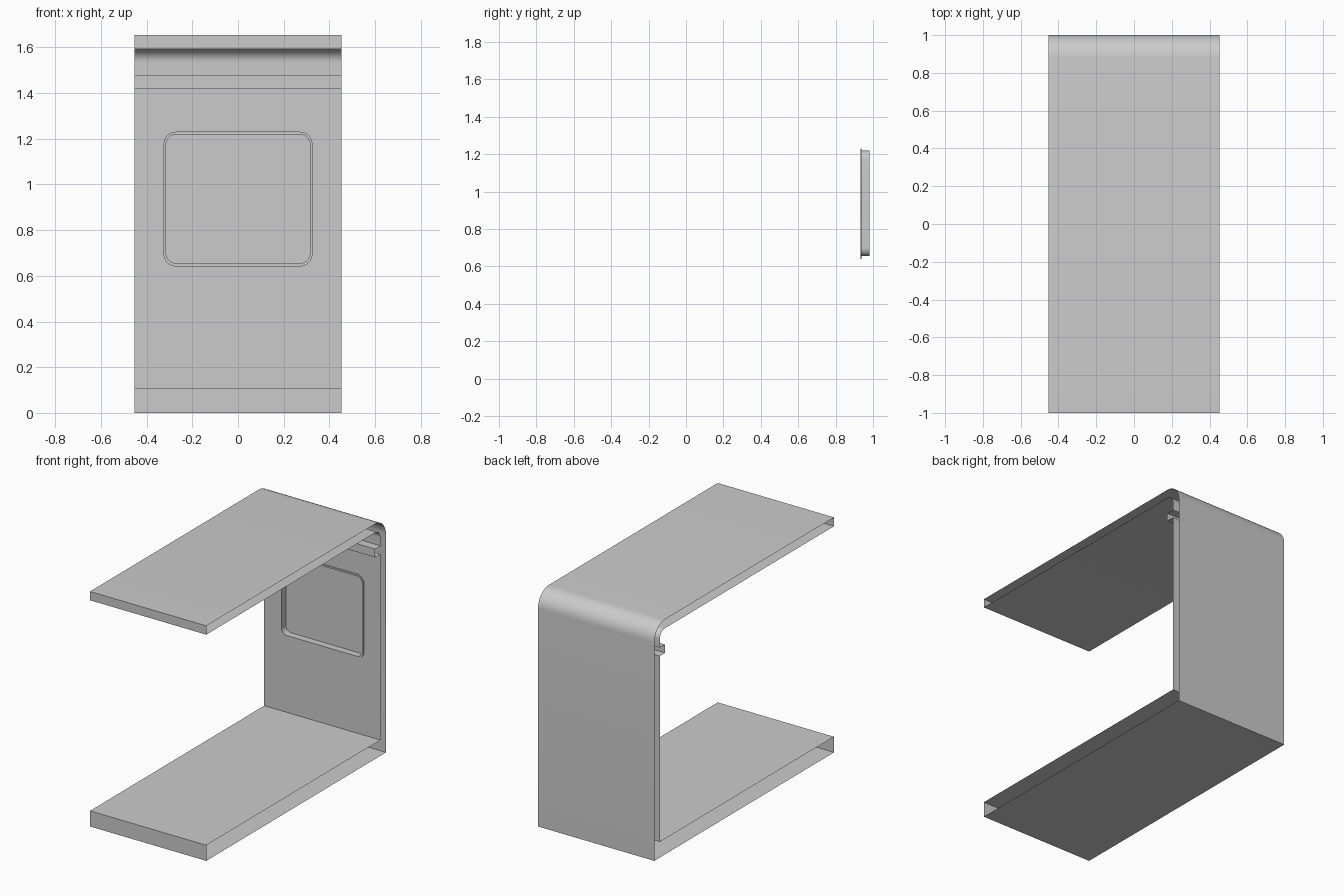
import bpy, bmesh
from math import sin, cos, pi, radians

if "Cube" in bpy.data.objects:
    bpy.data.objects.remove(bpy.data.objects["Cube"])

W = 0.453          # half width of the extruded section
WALL = 0.939       # inner wall plane
TOP = 1.655


def arc(cx, cy, r, a0, a1, n=10):
    return [(cx + r * cos(a0 + (a1 - a0) * i / n), cy + r * sin(a0 + (a1 - a0) * i / n))
            for i in range(n + 1)]


def rounded_rect(hx, z0, z1, r):
    pts = []
    for k, (cx, cz) in enumerate([(hx - r, z1 - r), (r - hx, z1 - r), (r - hx, z0 + r), (hx - r, z0 + r)]):
        pts += arc(cx, cz, r, k * pi / 2, (k + 1) * pi / 2, 8)
    return pts


def finish(bm, name):
    me = bpy.data.meshes.new(name)
    bm.to_mesh(me)
    bm.free()
    ob = bpy.data.objects.new(name, me)
    bpy.context.collection.objects.link(ob)
    bpy.ops.object.select_all(action='DESELECT')
    ob.select_set(True)
    bpy.context.view_layer.objects.active = ob
    bpy.ops.object.shade_smooth_by_angle(angle=radians(30))
    return ob


def strip(name, profile):
    """Open-ended extrusion of a (y, z) path across x."""
    bm = bmesh.new()
    rows = [(bm.verts.new((-W, y, z)), bm.verts.new((W, y, z))) for y, z in profile]
    for a, b in zip(rows, rows[1:]):
        bm.faces.new((a[0], a[1], b[1], b[0]))
    return finish(bm, name)


# shell: ledge, ceiling, roof, outer wall, underside and floor; ends left open
profile = [(WALL, 1.419), (0.88, 1.419), (0.88, 1.478), (WALL, 1.478)]
profile += arc(0.88, 1.534, WALL - 0.88, 0, pi / 2)
profile += [(-1, 1.593), (-1, TOP)]
profile += arc(0.88, TOP - 0.12, 0.12, pi / 2, 0)
profile += [(1, 0), (-1, 0), (-1, 0.11), (WALL, 0.11)]
strip("section_shell", profile)

# inner wall with a window opening
hole = rounded_rect(0.315, 0.655, 1.219, 0.045)
rim = rounded_rect(0.326, 0.641, 1.231, 0.056)
bm = bmesh.new()
for loop in ([(-W, 0.11), (W, 0.11), (W, 1.419), (-W, 1.419)], hole):
    vs = [bm.verts.new((x, WALL, z)) for x, z in loop]
    for i in range(len(vs)):
        bm.edges.new((vs[i - 1], vs[i]))
bmesh.ops.triangle_fill(bm, use_beauty=True, use_dissolve=False, edges=bm.edges[:], normal=(0, -1, 0))
finish(bm, "inner_wall")

# window frame: rim edge, flat flange and reveal going back to the pane
bm = bmesh.new()
rings = [[bm.verts.new((x, y, z)) for x, z in loop]
         for loop, y in ((rim, WALL), (rim, 0.932), (hole, 0.932), (hole, 0.982))]
for a, b in zip(rings, rings[1:]):
    for i in range(len(a)):
        bm.faces.new((a[i - 1], b[i - 1], b[i], a[i]))
bmesh.ops.recalc_face_normals(bm, faces=bm.faces[:])
bm.normal_update()
flange = max(bm.faces, key=lambda f: abs(f.normal.y))
if flange.normal.y > 0:
    bmesh.ops.reverse_faces(bm, faces=bm.faces[:])
finish(bm, "window_frame")

# window pane
bm = bmesh.new()
pane = bm.faces.new([bm.verts.new((x, 0.982, z)) for x, z in hole])
pane.normal_update()
if pane.normal.y > 0:
    pane.normal_flip()
finish(bm, "window_pane")
